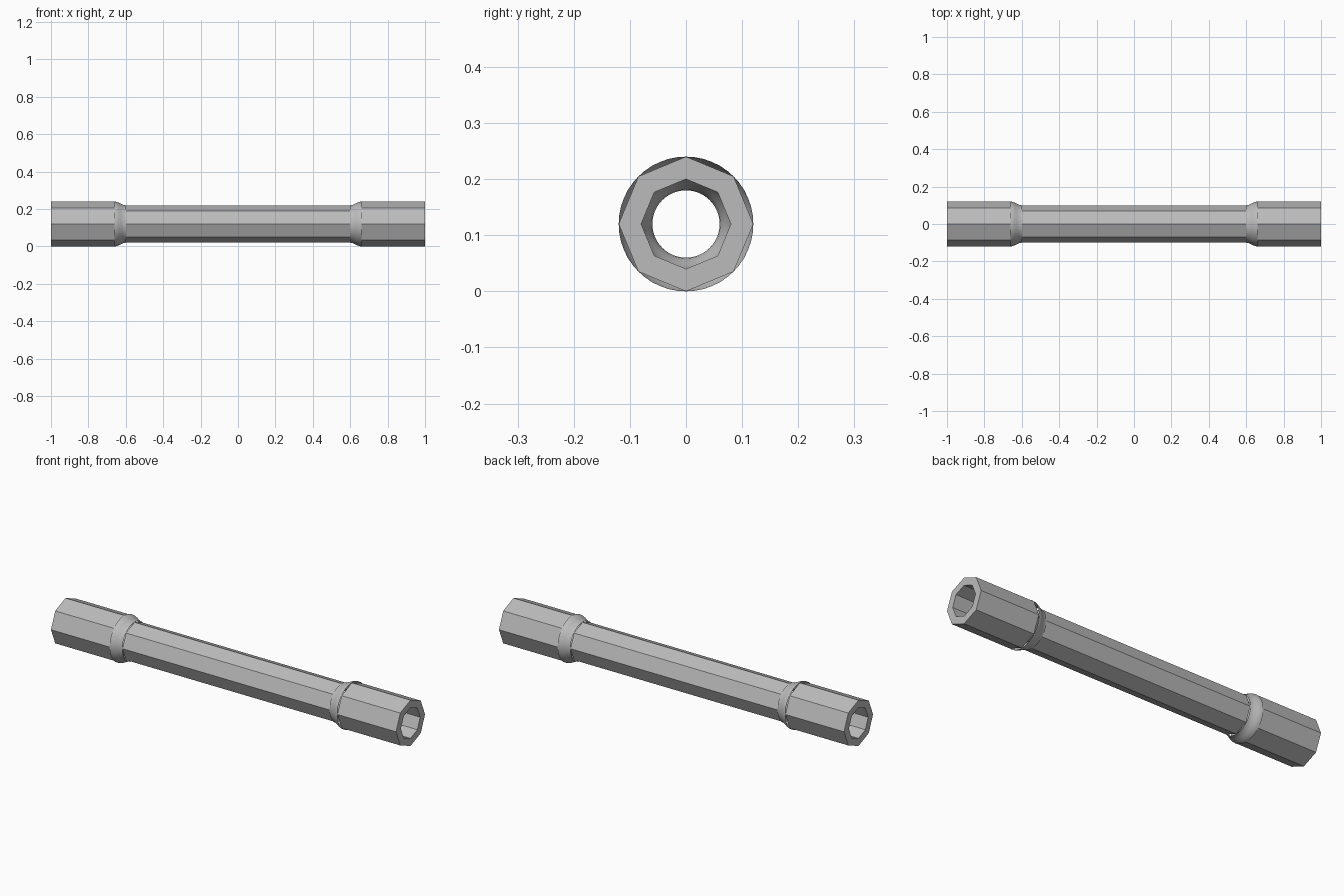
import bpy
import bmesh
from math import pi, sin, cos

default = bpy.data.objects.get("Cube")
if default:
    bpy.data.objects.remove(default)

AXIS_Z = 0.12

steel = bpy.data.materials.new("steel grey")
steel.use_nodes = True
GREY = (0.5, 0.5, 0.5, 1)
steel.diffuse_color = GREY
steel.node_tree.nodes["Principled BSDF"].inputs["Base Color"].default_value = GREY


def lathe(name, profile, sides, closed, smooth=False):
    """Sweep (x, radius) points around the long axis."""
    bm = bmesh.new()
    rings = [[bm.verts.new((x, r * sin(2 * pi * i / sides),
                            AXIS_Z + r * cos(2 * pi * i / sides)))
              for i in range(sides)] for x, r in profile]
    pairs = list(zip(rings, rings[1:]))
    if closed:
        pairs.append((rings[-1], rings[0]))
    for a, b in pairs:
        for i in range(sides):
            j = (i + 1) % sides
            face = bm.faces.new((a[i], a[j], b[j], b[i]))
            face.smooth = smooth
    bmesh.ops.recalc_face_normals(bm, faces=bm.faces)
    mesh = bpy.data.meshes.new(name)
    bm.to_mesh(mesh)
    bm.free()
    mesh.materials.append(steel)
    obj = bpy.data.objects.new(name, mesh)
    bpy.context.collection.objects.link(obj)


def tube(name, x0, x1, outer, inner):
    lathe(name, [(x0, outer), (x1, outer), (x1, inner), (x0, inner)], 8, True)


# Octagonal hollow shaft
tube("shaft", -0.6, 0.6, 0.1, 0.07)

# Sockets and the round flared collars joining them to the shaft
for side, s in (("left", 1), ("right", -1)):
    tube(side + "_socket", s * 0.66, s, 0.12, 0.08)
    for layer, r in (("outer", 0.1), ("inner", 0.06)):
        flare = [(s * (0.6 + 0.06 * t / 6), r + 0.01 * (1 - cos(pi * t / 6)))
                 for t in range(7)]
        lathe(f"{side}_collar_{layer}", flare, 48, False, True)
